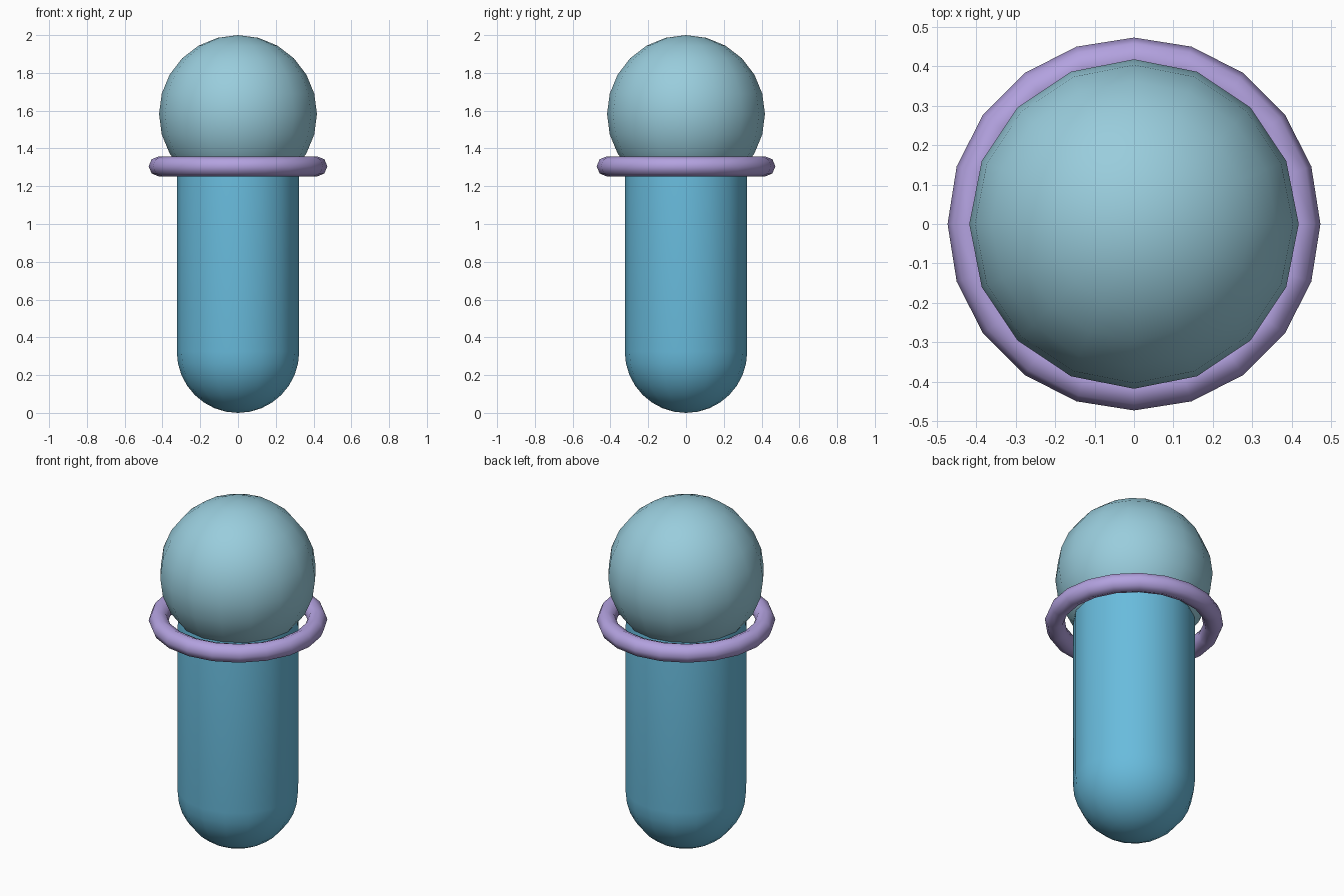
import bpy
import bmesh
import math

if "Cube" in bpy.data.objects:
    bpy.data.objects.remove(bpy.data.objects["Cube"])


def material(name, rgb):
    mat = bpy.data.materials.new(name)
    mat.use_nodes = True
    colour = (*rgb, 1)
    mat.diffuse_color = colour
    mat.node_tree.nodes["Principled BSDF"].inputs["Base Color"].default_value = colour
    return mat


def lathe(name, profile, sides, mat, closed=False):
    """Spin a profile of (radius, height) points around the z axis."""
    bm = bmesh.new()
    verts = [bm.verts.new((r, 0, z)) for r, z in profile]
    ends = verts[1:] + verts[:1] if closed else verts[1:]
    edges = [bm.edges.new(pair) for pair in zip(verts, ends)]
    bmesh.ops.spin(bm, geom=verts + edges, cent=(0, 0, 0), axis=(0, 0, 1),
                   angle=math.tau, steps=sides, use_duplicate=False)
    bmesh.ops.remove_doubles(bm, verts=bm.verts, dist=0.0005)
    bmesh.ops.recalc_face_normals(bm, faces=bm.faces)
    for face in bm.faces:
        face.smooth = True
    mesh = bpy.data.meshes.new(name)
    bm.to_mesh(mesh)
    bm.free()
    mesh.materials.append(mat)
    obj = bpy.data.objects.new(name, mesh)
    bpy.context.collection.objects.link(obj)
    return obj


def arc(radius, height, start, end, steps, offset=0):
    """Points on a circular arc, angles in degrees."""
    angles = [math.radians(start + (end - start) * i / steps) for i in range(steps + 1)]
    return [(offset + radius * math.cos(a), height + radius * math.sin(a)) for a in angles]


body_blue = material("body blue", (0.14, 0.50, 0.72))
pale_blue = material("pale blue", (0.32, 0.61, 0.72))
lilac = material("lilac", (0.45, 0.36, 0.74))

# Capsule body, its upper dome sunk into the head
BODY_R = 0.324
capsule = arc(BODY_R, BODY_R, -90, 0, 8) + arc(BODY_R, 1.30, 0, 90, 8)
lathe("body", capsule, 16, body_blue)

# Ball head
lathe("head", arc(0.418, 1.582, -90, 90, 12), 16, pale_blue)

# Loose collar ring around the neck
lathe("collar_ring", arc(0.053, 1.305, 0, 360, 8, 0.42)[:-1], 20, lilac, closed=True)
